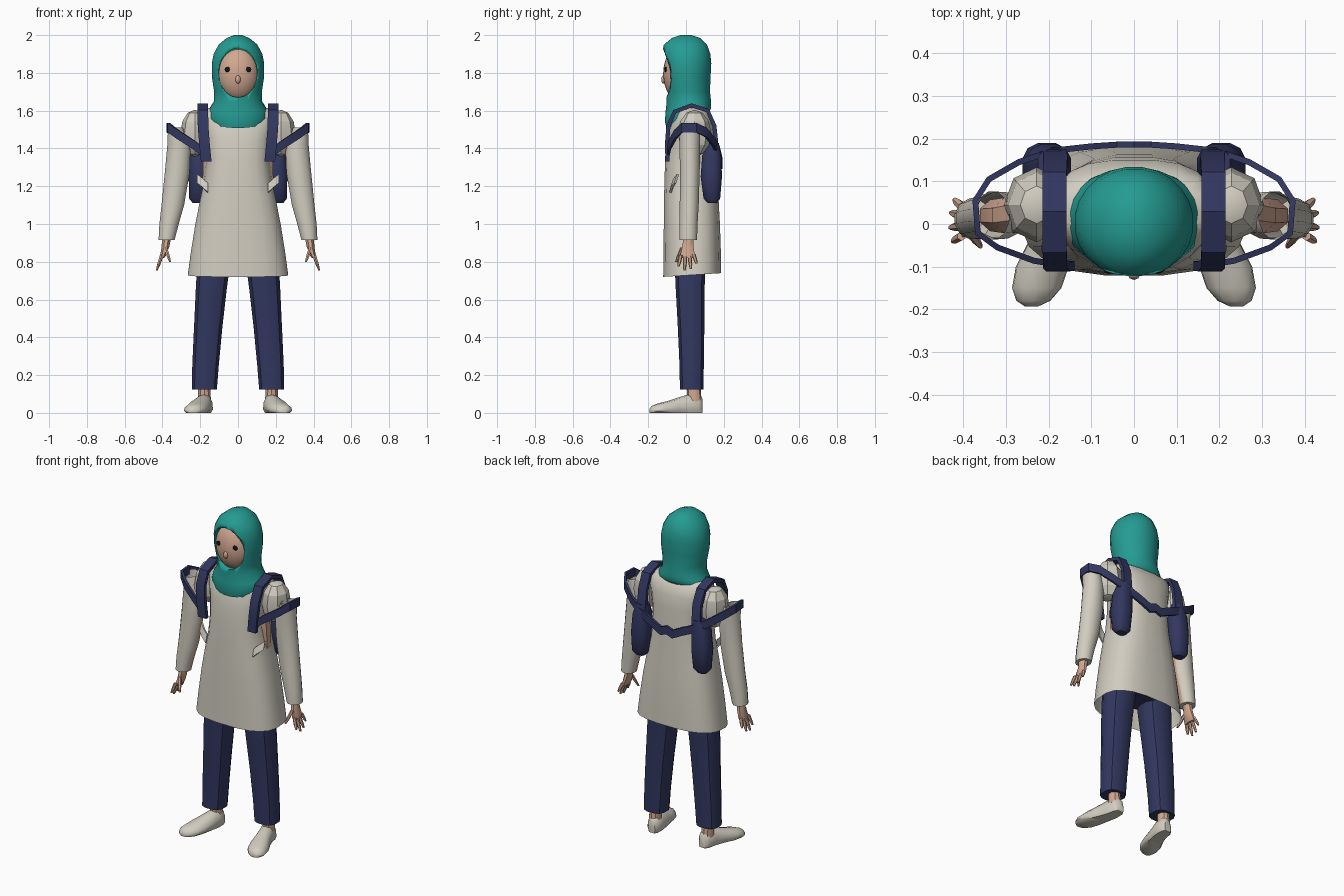
import bpy, bmesh, math
from mathutils import Vector


def material(name, r, g, b):
    m = bpy.data.materials.new(name)
    m.diffuse_color = (r, g, b, 1)
    return m


TEAL = material("teal cloth", 0.018, 0.33, 0.29)
CREAM = material("cream cloth", 0.64, 0.61, 0.53)
NAVY = material("navy cloth", 0.032, 0.038, 0.115)
SKIN = material("skin", 0.64, 0.39, 0.28)
BLACK = material("black", 0.006, 0.006, 0.012)


def finish(name, bm, mat, mirror=False, angle=35):
    bmesh.ops.recalc_face_normals(bm, faces=bm.faces)
    me = bpy.data.meshes.new(name)
    bm.to_mesh(me)
    bm.free()
    ob = bpy.data.objects.new(name, me)
    bpy.context.collection.objects.link(ob)
    me.materials.append(mat)
    bpy.ops.object.select_all(action='DESELECT')
    ob.select_set(True)
    bpy.context.view_layer.objects.active = ob
    bpy.ops.object.shade_smooth_by_angle(angle=math.radians(angle))
    if mirror:
        ob.modifiers.new("Mirror", 'MIRROR')
    return ob


def skin_rings(bm, rings, caps):
    """Bridge equal-length point rings into a tube; caps = (first, last)."""
    vs = [[bm.verts.new(p) for p in r] for r in rings]
    n = len(vs[0])
    for a, b in zip(vs, vs[1:]):
        for i in range(n):
            j = (i + 1) % n
            bm.faces.new((a[i], a[j], b[j], b[i]))
    if caps[0]:
        bm.faces.new(vs[0])
    if caps[1]:
        bm.faces.new(vs[-1])


def oval(cx, cy, z, rx, ry, n, power=2, tilt=0):
    pts = []
    for i in range(n):
        a = 2 * math.pi * (i + 0.5) / n
        c, s = math.cos(a), math.sin(a)
        x = math.copysign(abs(c) ** (2 / power), c)
        y = math.copysign(abs(s) ** (2 / power), s)
        pts.append((cx + rx * x, cy + ry * y, z + tilt * y))
    return pts


def loft(name, rows, mat, n=12, power=2, caps=(True, True), mirror=False, angle=35):
    """rows: (cx, cy, z, rx, ry[, tilt])"""
    bm = bmesh.new()
    skin_rings(bm, [oval(*r[:5], n, power, r[5] if len(r) > 5 else 0) for r in rows], caps)
    return finish(name, bm, mat, mirror, angle)


def ribbon(name, path, wide, width, thick, mat):
    """Flat strap along a path, wide = direction of its width."""
    bm, rings, wide = bmesh.new(), [], Vector(wide)
    pts = [Vector(p) for p in path]
    for i, p in enumerate(pts):
        t = pts[min(i + 1, len(pts) - 1)] - pts[max(i - 1, 0)]
        n = t.cross(wide).normalized() * thick / 2
        w = wide * width / 2
        rings.append([p + w + n, p + w - n, p - w - n, p - w + n])
    skin_rings(bm, rings, (True, True))
    return finish(name, bm, mat, True)


def ball(name, loc, radii, mat, u=16, v=10, mirror=False, angle=35):
    bm = bmesh.new()
    bmesh.ops.create_uvsphere(bm, u_segments=u, v_segments=v, radius=1)
    for w in bm.verts:
        w.co = Vector(loc) + Vector([c * r for c, r in zip(w.co, radii)])
    return finish(name, bm, mat, mirror, angle)


# Headscarf with an oval face opening
scarf = loft("headscarf", [
    (0, .01, 1.55, .15, .115, .042), (0, .01, 1.575, .165, .122, .035),
    (0, .012, 1.61, .152, .122, .02), (0, .015, 1.65, .128, .118, .005),
    (0, .01, 1.70, .127, .118), (0, .005, 1.78, .140, .126),
    (0, .003, 1.85, .140, .132), (0, 0, 1.90, .130, .130),
    (0, -.003, 1.95, .103, .115), (0, 0, 1.985, .060, .075),
    (0, 0, 2.0, .022, .03)], TEAL, n=24, angle=50)
bm = bmesh.new()
skin_rings(bm, [[(.102 * math.cos(a), y, 1.80 + .130 * math.sin(a))
                 for a in [2 * math.pi * i / 20 for i in range(20)]]
                for y in (-.3, -.07)], (True, True))
cutter = finish("face_opening_cutter", bm, TEAL)
cutter.hide_render = True
cutter.hide_viewport = True
cut = scarf.modifiers.new("Face opening", 'BOOLEAN')
cut.object = cutter
cut.solver = 'EXACT'

# Face
ball("face", (0, -.03, 1.795), (.113, .091, .145), SKIN, 24, 16, angle=60)
ball("nose", (0, -.119, 1.765), (.014, .012, .022), SKIN, 8, 6, angle=60)
ball("eye", (.056, -.108, 1.818), (.016, .007, .014), BLACK, 10, 6, True)

# Tunic: flared, open at the hem
loft("tunic", [
    (0, .033, .73, .268, .155, .01), (0, .033, .85, .252, .153),
    (0, .031, 1.0, .228, .150), (0, .028, 1.13, .202, .146),
    (0, .027, 1.23, .180, .142), (0, .026, 1.35, .167, .138),
    (0, .028, 1.45, .175, .130), (0, .033, 1.53, .190, .118),
    (0, .036, 1.59, .196, .090), (0, .036, 1.615, .165, .06)],
    CREAM, n=20, power=2.7, caps=(False, True), angle=45)
# Side flaps at the armholes
ribbon("side_flap", [(.16, -.075, 1.19), (.185, -.07, 1.215), (.215, -.05, 1.24)],
       (0, .3, .95), .05, .012, CREAM)
# Body visible at the armholes
loft("body", [(0, .04, 1.08, .185, .09), (0, .035, 1.2, .192, .10),
              (0, .03, 1.33, .188, .10), (0, .03, 1.45, .18, .09)], SKIN, n=16)

# Shoulder caps and sleeves; the sleeve's inner lower faces are bare skin
ball("shoulder_cap", (.228, .045, 1.48), (.077, .088, .125), CREAM, 8, 6, True, 20)
sleeve = loft("sleeve", [
    (.332, .02, 1.51, .040, .058), (.312, .02, 1.42, .064, .056),
    (.322, .02, 1.27, .068, .054), (.345, .017, 1.10, .062, .052),
    (.365, .013, 1.0, .053, .050), (.378, .012, .915, .044, .048)],
    CREAM, n=12, caps=(False, True), mirror=True)
sleeve.data.materials.append(SKIN)
for f in sleeve.data.polygons:
    if f.normal.x < -.93 and f.center.z < 1.3:
        f.material_index = 1
loft("upper_arm", [(.23, .03, 1.52, .045, .05), (.285, .02, 1.44, .05, .045),
                   (.32, .02, 1.25, .045, .04)], SKIN, n=8, mirror=True)

# Hands
loft("palm", [(.378, .012, .93, .026, .028), (.384, .010, .88, .022, .032),
              (.396, .008, .835, .017, .042), (.402, .008, .82, .012, .038)],
     SKIN, n=8, mirror=True)
bm = bmesh.new()
fingers = [((.404, -.028, .835), (.424, -.040, .775)),
           ((.404, -.004, .83), (.430, -.008, .755)),
           ((.404, .019, .83), (.428, .026, .762)),
           ((.402, .040, .84), (.420, .056, .79)),
           ((.384, -.02, .875), (.360, -.052, .80))]
for base, tip in fingers:
    b, t = Vector(base), Vector(tip)
    rings = [oval(*p, r, r, 6) for p, r in ((b, .011), (b.lerp(t, .6), .010), (t, .006))]
    skin_rings(bm, rings, (True, True))
finish("fingers", bm, SKIN, True)

# Trousers
loft("trouser_leg", [
    (.178, .030, .125, .068, .064), (.172, .030, .25, .072, .066),
    (.158, .027, .45, .077, .072), (.142, .022, .65, .084, .078),
    (.128, .022, .80, .090, .085), (.10, .025, .92, .095, .09)],
    NAVY, n=12, power=2.6, mirror=True)
loft("hips", [(0, .025, .80, .13, .08), (0, .025, .87, .195, .10), (0, .025, 1.0, .18, .10)],
     NAVY, n=16)

# Ankles and shoes, toes turned outwards
loft("ankle", [(.178, .045, .06, .036, .038), (.178, .04, .15, .034, .036)],
     SKIN, n=10, mirror=True)
bm = bmesh.new()
shoe = [(.172, .088, .022, .075), (.174, .07, .038, .097), (.178, .02, .045, .100),
        (.195, -.04, .052, .082), (.215, -.10, .062, .062), (.228, -.15, .058, .050),
        (.236, -.18, .040, .038), (.240, -.193, .016, .022)]
profile = [(-.8, 0), (.8, 0), (1, .2), (.95, .55), (.6, .9), (0, 1), (-.6, .9), (-.95, .55), (-1, .2)]
skin_rings(bm, [[(cx + w * u, y, h * v) for u, v in profile] for cx, y, w, h in shoe],
           (True, True))
finish("shoe", bm, CREAM, True, 50)

# Pack pods on the back
loft("pack_pod", [
    (.21, .14, 1.11, .030, .025), (.208, .137, 1.135, .052, .045),
    (.205, .134, 1.25, .058, .058), (.200, .136, 1.36, .054, .052),
    (.190, .145, 1.43, .036, .030)], NAVY, n=12, power=2.5, mirror=True, angle=45)
# Straps over the shoulders
ribbon("shoulder_strap", [
    (.168, -.098, 1.33), (.178, -.100, 1.43), (.185, -.093, 1.52), (.186, -.06, 1.595),
    (.186, .03, 1.628), (.186, .115, 1.60), (.184, .150, 1.52), (.186, .165, 1.38)],
    (1, 0, 0), .056, .022, NAVY)
# Loops around the sleeves, meeting in a V at the spine
ribbon("arm_loop", [
    (.150, -.100, 1.355), (.235, -.086, 1.42), (.320, -.055, 1.475), (.366, -.022, 1.51),
    (.372, .055, 1.51), (.340, .105, 1.485), (.270, .145, 1.435), (.190, .172, 1.385),
    (.100, .182, 1.345), (.040, .186, 1.315), (0, .186, 1.33)],
    (0, 0, 1), .05, .014, NAVY)
